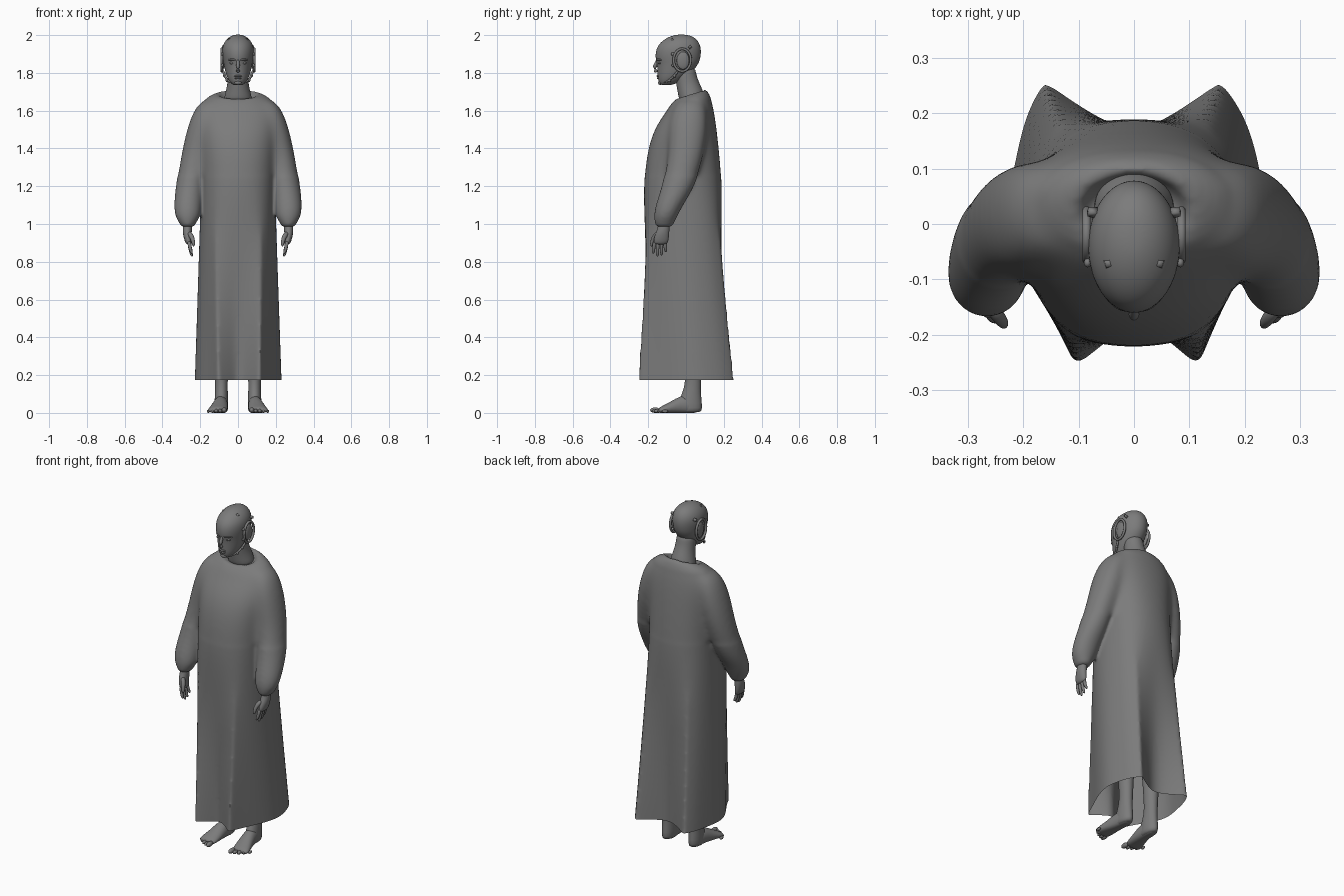
import bpy, bmesh, math
from mathutils import Vector

if "Cube" in bpy.data.objects:
    bpy.data.objects.remove(bpy.data.objects["Cube"], do_unlink=True)

grey = bpy.data.materials.new("plain_grey")
grey.use_nodes = True
grey.diffuse_color = (0.2, 0.2, 0.2, 1)
grey.node_tree.nodes["Principled BSDF"].inputs["Base Color"].default_value = (0.2, 0.2, 0.2, 1)


def finish(bm, name, mirror=False, subdiv=2):
    bmesh.ops.recalc_face_normals(bm, faces=bm.faces)
    mesh = bpy.data.meshes.new(name)
    bm.to_mesh(mesh)
    bm.free()
    mesh.materials.append(grey)
    for p in mesh.polygons:
        p.use_smooth = True
    ob = bpy.data.objects.new(name, mesh)
    bpy.context.collection.objects.link(ob)
    if mirror:
        ob.modifiers.new("mirror", 'MIRROR').use_mirror_merge = False
    if subdiv:
        m = ob.modifiers.new("smooth", 'SUBSURF')
        m.levels = m.render_levels = subdiv
    return ob


def loft(bm, rings, caps=True):
    """Skin a list of equal point rings, capping both ends if asked."""
    rows = [[bm.verts.new(p) for p in r] for r in rings]
    n = len(rows[0])
    for a, b in zip(rows, rows[1:]):
        for i in range(n):
            j = (i + 1) % n
            bm.faces.new((a[i], a[j], b[j], b[i]))
    if caps:
        bm.faces.new(rows[0])
        bm.faces.new(rows[-1])
    return rows


def oval(z, rx, yf, yb, n=20, cx=0, power=1.0, tilt=0):
    """Horizontal oval from yf to yb; power below 1 makes it boxier."""
    pts = []
    for i in range(n):
        a = 2 * math.pi * i / n
        c, s = math.cos(a), math.sin(a)
        c = math.copysign(abs(c) ** power, c)
        s = math.copysign(abs(s) ** power, s)
        pts.append(Vector((cx + rx * c, (yf + yb) / 2 + (yb - yf) / 2 * s, z + tilt * s)))
    return pts


def tube(bm, path, radii, n=8):
    """Round limb along a path, capped at both ends."""
    path = [Vector(p) for p in path]
    rings = []
    for i, p in enumerate(path):
        d = path[min(i + 1, len(path) - 1)] - path[max(i - 1, 0)]
        q = d.to_track_quat('Z', 'Y')
        rings.append([p + q @ Vector((radii[i] * math.cos(2 * math.pi * k / n),
                                      radii[i] * math.sin(2 * math.pi * k / n), 0))
                      for k in range(n)])
    loft(bm, rings)


def ball(bm, centre, size):
    made = bmesh.ops.create_uvsphere(bm, u_segments=12, v_segments=8, radius=1)["verts"]
    for v in made:
        v.co = Vector(centre) + Vector([a * b for a, b in zip(v.co, size)])


# Robe body: oval torso flowing into a four-cornered, folded hem
hem = [(.235, .04), (.222, .12), (.198, .2), (.155, .257), (.075, .2),
       (0, .16), (-.08, .2), (-.16, .257), (-.195, .2), (-.215, .1),
       (-.235, .0), (-.2, -.09), (-.145, -.17), (-.105, -.257), (-.045, -.21),
       (0, -.17), (.05, -.2), (.115, -.257), (.15, -.17), (.2, -.07)]
waist = oval(1.2, .198, -.228, .194, power=.85)
rings = [oval(1.65, .08, -.03, .085),
         oval(1.686, .099, -.04, .088, tilt=.024),
         oval(1.69, .112, -.052, .102, tilt=.024),
         oval(1.672, .165, -.077, .122, tilt=.026, power=.95),
         oval(1.62, .212, -.103, .143, tilt=.02, power=.9),
         oval(1.54, .222, -.148, .16, power=.9),
         oval(1.46, .212, -.188, .17, power=.88),
         oval(1.35, .202, -.213, .182, power=.86), waist]
for z in (1.0, .8, .6, .4, .22, .13):
    t = (1.2 - z) / 1.025
    rings.append([Vector((w.x + (1.01 * h[0] - w.x) * t,
                          w.y + (h[1] - w.y) * t ** 1.15, z)) for w, h in zip(waist, hem)])
bm = bmesh.new()
rows = loft(bm, rings)
crease = bm.edges.layers.float.new("crease_edge")
for a, b in zip(rows[9:], rows[10:]):
    for corner in (3, 7, 13, 17):
        bm.edges.get((a[corner], b[corner]))[crease] = .7
for i, v in enumerate(rows[-1]):
    bm.edges.get((rows[-1][i - 1], v))[crease] = 1

# Sleeves: gathered fullness above a tight cuff
for side in (1, -1):
    loft(bm, [oval(z, rx, yf, yb, 16, cx * side) for z, cx, rx, yf, yb in (
        (1.665, .13, .045, -.03, .09), (1.63, .163, .06, -.06, .105), (1.55, .187, .072, -.09, .118),
        (1.45, .207, .08, -.095, .112), (1.35, .226, .08, -.098, .095), (1.2, .255, .077, -.128, .05),
        (1.1, .266, .075, -.163, -.015), (1.04, .266, .069, -.172, -.045),
        (1.005, .267, .045, -.166, -.063), (.98, .266, .034, -.16, -.073))])
robe = finish(bm, "robe")

# Fuse body and sleeves, soften the shoulders and trim the hem
fuse = robe.modifiers.new("fuse", 'REMESH')
fuse.mode = 'VOXEL'
fuse.voxel_size = .009
bpy.context.view_layer.update()
fused = bpy.data.meshes.new_from_object(robe.evaluated_get(bpy.context.evaluated_depsgraph_get()))
fused.materials.clear()
bm = bmesh.new()
bm.from_mesh(fused)
shoulder = [v for v in bm.verts if 1.25 < v.co.z < 1.66]
for verts, passes in ((shoulder, 40), (list(bm.verts), 4)):
    for _ in range(passes):
        bmesh.ops.smooth_vert(bm, verts=verts, factor=.5,
                              use_axis_x=True, use_axis_y=True, use_axis_z=True)
bmesh.ops.bisect_plane(bm, geom=list(bm.verts) + list(bm.edges) + list(bm.faces),
                       plane_co=(0, 0, .175), plane_no=(0, 0, -1), clear_outer=True)
bpy.data.objects.remove(robe, do_unlink=True)
bpy.data.meshes.remove(fused)
finish(bm, "robe", False, 0)

# Hands: palm, four fingers and a thumb
bm = bmesh.new()
loft(bm, [oval(z, rx, yf, yb, 10, cx) for z, cx, rx, yf, yb in (
    (1.02, .266, .026, -.147, -.085), (.98, .268, .026, -.15, -.085), (.95, .269, .025, -.165, -.087),
    (.91, .264, .02, -.175, -.09), (.89, .258, .016, -.172, -.1))])
for i in range(4):
    y = -.163 + .019 * i
    drop = (.05, .066, .06, .042)[i]
    tube(bm, [(.26, y, .91), (.256, y - .006, .885), (.25, y - .01 + .003 * i, .893 - drop * .7),
              (.242, y - .01 + .003 * i, .893 - drop)], [.011, .011, .009, .006])
tube(bm, [(.262, -.145, .955), (.245, -.168, .935), (.236, -.18, .905), (.235, -.184, .88)],
     [.014, .014, .011, .007])
finish(bm, "hands", True)

# Legs and feet, toes turned slightly outward
bm = bmesh.new()
loft(bm, [oval(z, rx, yf, yb, 12, cx) for z, cx, rx, yf, yb in (
    (.6, .088, .055, -.03, .08), (.4, .088, .05, -.02, .09), (.2, .088, .036, -.004, .082),
    (.13, .088, .034, -.01, .08), (.08, .088, .037, -.035, .083), (.02, .088, .038, -.05, .09),
    (0, .088, .032, -.045, .08))])
sole = []
for y, cx, rx, h in ((.07, .088, .028, .05), (.02, .088, .036, .1), (-.03, .092, .041, .092),
                     (-.08, .1, .048, .062), (-.12, .108, .053, .04), (-.15, .111, .05, .026)):
    sole.append([(cx + rx * math.cos(a), y, max(0, h * (.42 + .58 * math.sin(a))))
                 for a in [2 * math.pi * k / 12 for k in range(12)]])
loft(bm, sole)
for i in range(5):
    r = (.017, .0125, .012, .011, .01)[i]
    ball(bm, (.073 + .021 * i, -.163 + .0065 * i * i * .5, r * .85), (r * .85, r * 1.7, r * .85))
finish(bm, "legs_and_feet", True, 1)

# Neck and head
bm = bmesh.new()
loft(bm, [oval(z, rx, yf, yb, 14) for z, rx, yf, yb in (
    (1.63, .085, -.035, .1), (1.69, .07, -.044, .1), (1.74, .057, -.054, .075),
    (1.79, .055, -.06, .055), (1.84, .05, -.06, .05))])
finish(bm, "neck")
bm = bmesh.new()
loft(bm, [oval(z, rx, yf, yb, 16) for z, rx, yf, yb in (
    (1.735, .022, -.13, -.085), (1.742, .038, -.143, -.05), (1.77, .057, -.151, -.01),
    (1.81, .07, -.153, .042), (1.85, .078, -.156, .069), (1.875, .082, -.164, .078),
    (1.91, .086, -.164, .083), (1.945, .083, -.152, .079), (1.975, .066, -.122, .062),
    (1.995, .04, -.082, .034), (2.003, .012, -.045, -.005))])
finish(bm, "head")

# Face: nose, lips, lidded eyes, brow ridges
bm = bmesh.new()
tube(bm, [(0, -.15, 1.875), (0, -.158, 1.85), (0, -.169, 1.825), (0, -.168, 1.813), (0, -.15, 1.806)],
     [.008, .009, .014, .015, .008])
ball(bm, (0, -.147, 1.783), (.022, .01, .006))
ball(bm, (0, -.145, 1.772), (.019, .01, .006))
ball(bm, (0, -.136, 1.748), (.02, .013, .012))
finish(bm, "nose_and_mouth", False, 1)
bm = bmesh.new()
ball(bm, (.032, -.138, 1.852), (.014, .011, .007))
tube(bm, [(.01, -.156, 1.868), (.03, -.15, 1.874), (.055, -.126, 1.868)], [.005, .007, .004])
finish(bm, "eyes_and_brows", True, 1)

# Ear hoops with a studded jaw strap
bm = bmesh.new()
hoop = []
for k in range(24):
    a = 2 * math.pi * k / 24
    centre = Vector((.086, -.02 + .046 * math.cos(a), 1.868 + .06 * math.sin(a)))
    out = Vector((0, math.cos(a), math.sin(a)))
    hoop.append([centre + out * .008 * math.cos(b) + Vector((.009 * math.sin(b), 0, 0))
                 for b in [math.pi * m / 3 for m in range(6)]])
loft(bm, hoop + hoop[:1], False)
bmesh.ops.remove_doubles(bm, verts=bm.verts, dist=.0001)
ball(bm, (.08, -.016, 1.865), (.012, .036, .048))
finish(bm, "ear_hoops", True, 1)
bm = bmesh.new()
strap = [(.08, -.04, 1.815), (.07, -.06, 1.785), (.057, -.088, 1.76), (.033, -.12, 1.745)]
tube(bm, strap, [.008, .007, .006, .004])
for x, y, z in strap[:3] + [(.082, -.07, 1.9), (.08, -.068, 1.84)]:
    ball(bm, (x + .002, y, z), (.007, .009, .009))
finish(bm, "jaw_strap", True, 1)

# Small studs on the forehead and the sides of the skull
bm = bmesh.new()
tube(bm, [(.045, -.07, 1.97), (.046, -.072, 1.983)], [.013, .008], 4)
tube(bm, [(.068, .02, 1.935), (.083, .022, 1.94)], [.011, .008], 4)
finish(bm, "skull_studs", True, 0)
